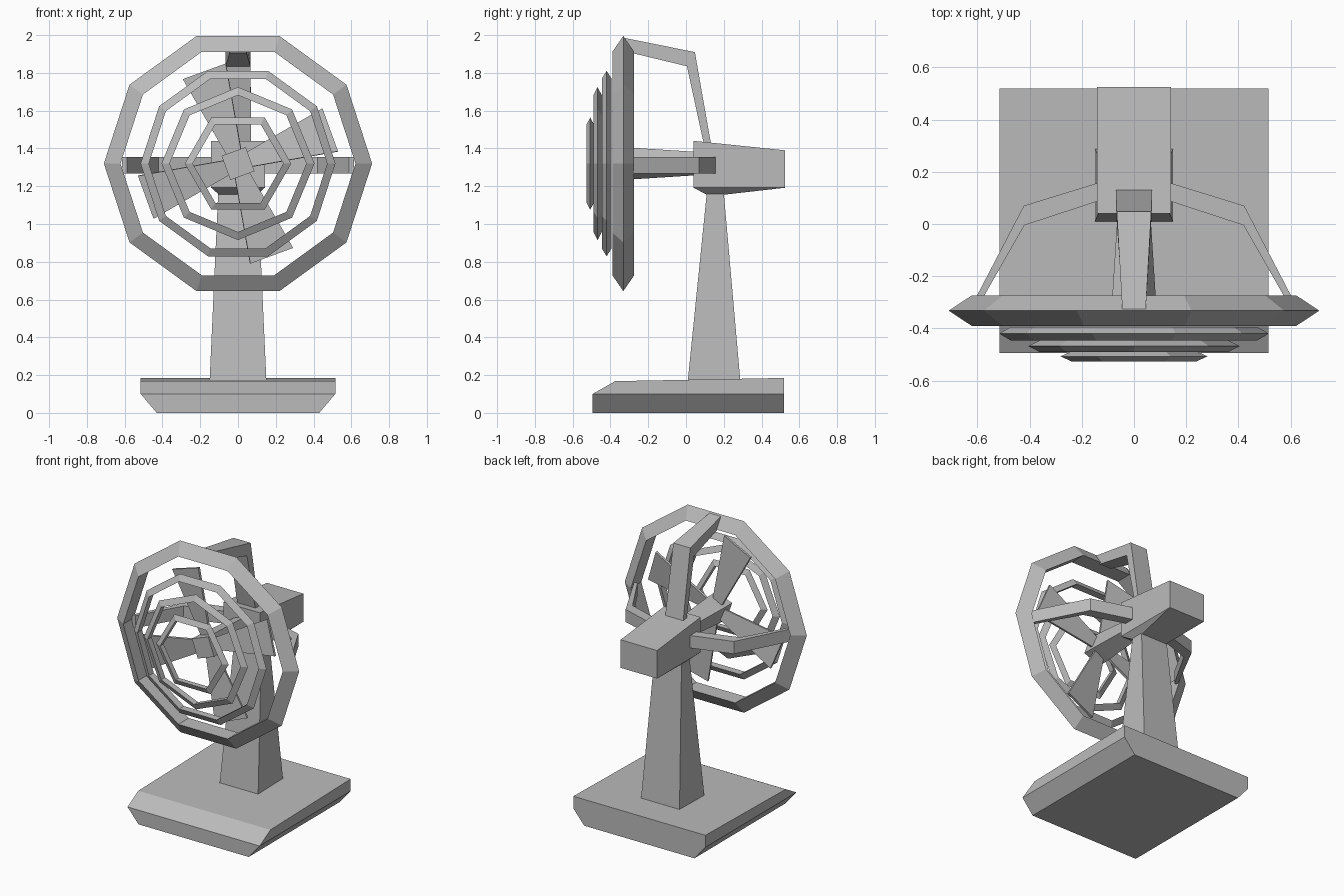
import bpy, bmesh, math
from mathutils import Matrix, Vector

cube = bpy.data.objects.get("Cube")
if cube:
    bpy.data.objects.remove(cube)

grey = bpy.data.materials.new("plain_grey")
grey.use_nodes = True
COLOUR = (0.5, 0.5, 0.5, 1)
grey.diffuse_color = COLOUR
grey.node_tree.nodes["Principled BSDF"].inputs["Base Color"].default_value = COLOUR

AXIS_Z = 1.32  # height of the fan axis


def finish(name, bm):
    bmesh.ops.recalc_face_normals(bm, faces=bm.faces)
    mesh = bpy.data.meshes.new(name)
    bm.to_mesh(mesh)
    bm.free()
    mesh.materials.append(grey)
    obj = bpy.data.objects.new(name, mesh)
    bpy.context.collection.objects.link(obj)
    return obj


def loft(name, sections, closed=False):
    """Skin a list of equal-length cross-sections."""
    bm = bmesh.new()
    loops = [[bm.verts.new(p) for p in s] for s in sections]
    n = len(loops[0])
    pairs = list(zip(loops, loops[1:]))
    if closed:
        pairs.append((loops[-1], loops[0]))
    else:
        bm.faces.new(loops[0])
        bm.faces.new(loops[-1])
    for a, b in pairs:
        for i in range(n):
            j = (i + 1) % n
            bm.faces.new((a[i], a[j], b[j], b[i]))
    return finish(name, bm)


def rect(half_x, y0, y1, z0, z1=None):
    """Horizontal rectangle, z0 at its front edge and z1 at its back."""
    z1 = z0 if z1 is None else z1
    return [(-half_x, y0, z0), (half_x, y0, z0), (half_x, y1, z1), (-half_x, y1, z1)]


def ring(name, sides, outer, inner, y, half_depth):
    """Guard ring with a triangular section, ridge outwards."""
    sections = []
    for k in range(sides):
        a = math.tau * k / sides
        sections.append([(r * math.cos(a), y + d, AXIS_Z + r * math.sin(a))
                         for r, d in ((outer, 0), (inner, half_depth), (inner, -half_depth))])
    return loft(name, sections, closed=True)


# Base: tucked-in sides and a sloped front edge
loft("base", [rect(0.43, -0.495, 0.52, 0), rect(0.515, -0.495, 0.52, 0.1),
              rect(0.515, -0.375, 0.52, 0.168, 0.185)])

# Tapered pillar
loft("pillar", [rect(0.15, 0.01, 0.287, 0.175), rect(0.105, 0.11, 0.2, 1.165)])

# Motor housing with a shallow keel meeting the pillar
loft("motor_housing", [rect(0.1, 0.11, 0.2, 1.155), rect(0.142, 0.04, 0.525, 1.192),
                       rect(0.142, 0.04, 0.525, 1.44, 1.39)])

# Guard rings
ring("guard_ring_main", 10, 0.71, 0.622, -0.332, 0.058)
ring("guard_ring_large", 10, 0.516, 0.472, -0.42, 0.026)
ring("guard_ring_middle", 8, 0.405, 0.362, -0.468, 0.022)
ring("guard_ring_small", 6, 0.282, 0.24, -0.507, 0.019)

# Side struts, bent at the middle
for name, side in (("strut_left", 1), ("strut_right", -1)):
    plan = [((0.13, 0.16), (0.13, 0.09)), ((0.422, 0.07), (0.42, -0.005)),
            ((0.615, -0.3), (0.588, -0.3))]
    loft(name, [[(side * x, y, z) for (x, y), z in
                 ((o, 1.267), (o, 1.355), (i, 1.355), (i, 1.267))] for o, i in plan])

# Top strut, rising from the housing and bending to the main ring
profile = [((0.095, 1.42), (0.133, 1.42), 0.07), ((0.005, 1.835), (0.047, 1.91), 0.066),
           ((-0.285, 1.905), (-0.325, 1.985), 0.045)]
loft("strut_top", [[(-w, *a), (w, *a), (w, *b), (-w, *b)] for a, b, w in profile])

# Hub shaft, square and widening forwards
TURN = math.radians(20)


def hub_square(y, half):
    return [(half * math.sqrt(2) * math.cos(TURN + math.pi * (k + 0.5) / 2), y,
             AXIS_Z + half * math.sqrt(2) * math.sin(TURN + math.pi * (k + 0.5) / 2))
            for k in range(4)]


loft("hub", [hub_square(-0.39, 0.068), hub_square(-0.28, 0.065), hub_square(0.06, 0.048)])

# Four flaring, slightly pitched blades
for k in range(4):
    place = (Matrix.Translation((0, -0.325, AXIS_Z))
             @ Matrix.Rotation(-TURN - k * math.pi / 2, 4, 'Y')
             @ Matrix.Rotation(math.radians(-8), 4, 'X'))
    loft(f"blade_{k + 1}", [[place @ Vector((r, y, z)) for y, z in
                             ((-0.008, -h), (0.008, -h), (0.008, h), (-0.008, h))]
                            for r, h in ((0.03, 0.035), (0.52, 0.122))])
